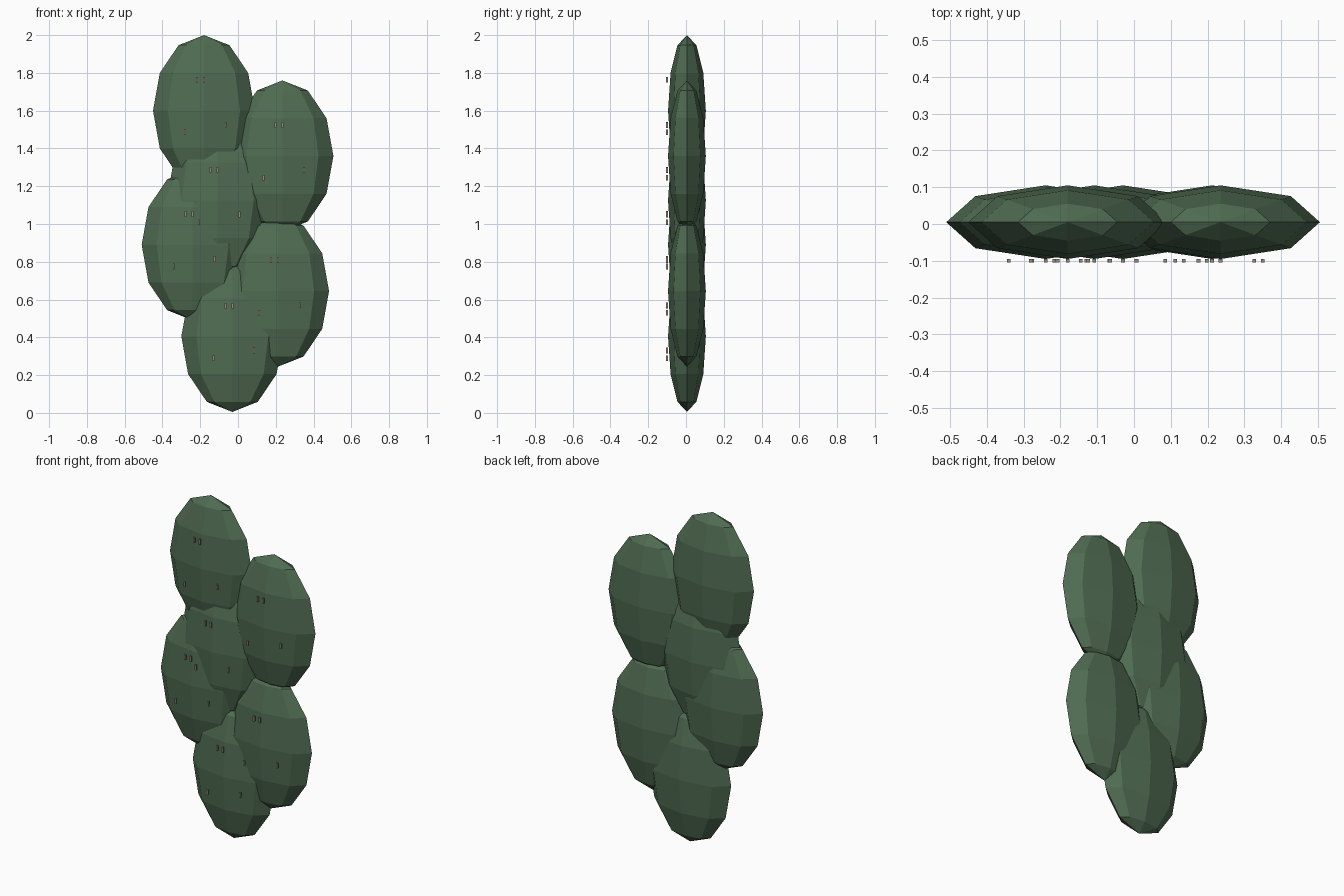
import bpy, bmesh
from mathutils import Matrix, Vector

if "Cube" in bpy.data.objects:
    bpy.data.objects.remove(bpy.data.objects["Cube"])


def material(name, rgb):
    m = bpy.data.materials.new(name)
    m.diffuse_color = (*rgb, 1.0)
    m.use_nodes = True
    m.node_tree.nodes["Principled BSDF"].inputs["Base Color"].default_value = m.diffuse_color
    return m


def add_object(name, bm, mat):
    mesh = bpy.data.meshes.new(name)
    bm.to_mesh(mesh)
    bm.free()
    mesh.materials.append(mat)
    obj = bpy.data.objects.new(name, mesh)
    bpy.context.collection.objects.link(obj)
    return obj


green = material("cactus_green", (0.08, 0.15, 0.085))
tan = material("spine_tan", (0.35, 0.27, 0.21))

PAD_Y = 0.005
PAD_RADII = (0.27, 0.10, 0.40)

# Pad centres (x, z), from the base up
PADS = {
    "base": (-0.03, 0.405),
    "lower_right": (0.212, 0.645),
    "lower_left": (-0.24, 0.89),
    "middle": (-0.108, 1.125),
    "upper_right": (0.235, 1.36),
    "top_left": (-0.18, 1.60),
}
# Spine offsets (x, z) from each pad centre
SPINES = [(0.0, 0.163), (-0.037, 0.163), (0.115, -0.075), (-0.10, -0.115)]

for name, (cx, cz) in PADS.items():
    # Flattened low-poly pad
    bm = bmesh.new()
    bmesh.ops.create_uvsphere(bm, u_segments=8, v_segments=6, radius=1.0)
    bmesh.ops.scale(bm, vec=PAD_RADII, verts=bm.verts)
    pad = add_object(name + "_pad", bm, green)
    pad.location = (cx, PAD_Y, cz)

    # Small spines on the front face
    bm = bmesh.new()
    for dx, dz in SPINES:
        place = Matrix.Translation(Vector((cx + dx, -0.10, cz + dz)))
        size = Matrix.Diagonal((0.010, 0.010, 0.030, 1.0))
        bmesh.ops.create_cube(bm, size=1.0, matrix=place @ size)
    add_object(name + "_spines", bm, tan)
